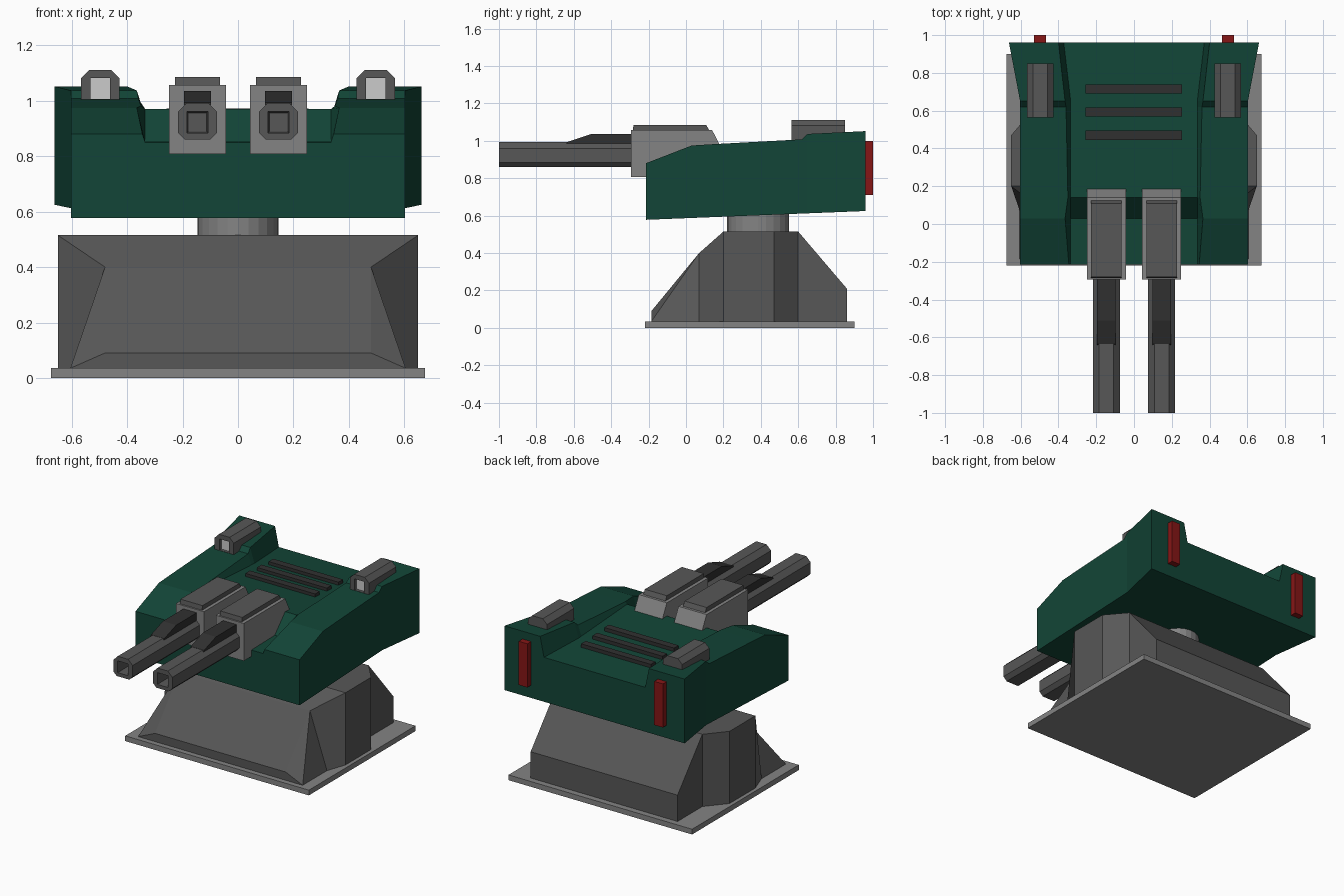
import bpy, bmesh, math

if "Cube" in bpy.data.objects:
    bpy.data.objects.remove(bpy.data.objects["Cube"])


def material(name, rgb):
    m = bpy.data.materials.new(name)
    m.diffuse_color = (*rgb, 1)
    m.use_nodes = True
    m.node_tree.nodes["Principled BSDF"].inputs["Base Color"].default_value = m.diffuse_color
    return m


GREEN = material("green_paint", (0.006, 0.06, 0.038))
RED = material("red_lens", (0.24, 0.008, 0.008))
PALE = material("pale_lens", (0.6, 0.6, 0.6))
LIGHT = material("light_metal", (0.23, 0.23, 0.23))
MID = material("mid_metal", (0.095, 0.095, 0.095))
DARK = material("dark_metal", (0.03, 0.03, 0.03))


def make(name, verts, faces, mat):
    bm = bmesh.new()
    vs = [bm.verts.new(v) for v in verts]
    for f in faces:
        bm.faces.new([vs[i] for i in f])
    bmesh.ops.remove_doubles(bm, verts=bm.verts, dist=1e-5)
    bmesh.ops.recalc_face_normals(bm, faces=bm.faces)
    me = bpy.data.meshes.new(name)
    bm.to_mesh(me)
    bm.free()
    me.materials.append(mat)
    ob = bpy.data.objects.new(name, me)
    bpy.context.collection.objects.link(ob)
    return ob


def loft(name, rings, mat):
    """Skin a list of equal-length rings and cap both ends."""
    n = len(rings[0])
    verts = [p for r in rings for p in r]
    faces = [list(range(n)), [len(verts) - n + i for i in range(n)]]
    for k in range(len(rings) - 1):
        for i in range(n):
            j = (i + 1) % n
            faces.append([k * n + i, k * n + j, (k + 1) * n + j, (k + 1) * n + i])
    return make(name, verts, faces, mat)


def side_prism(name, profile, x0, x1, mat):
    """Extrude a (y, z) profile across x."""
    return loft(name, [[(x, y, z) for y, z in profile] for x in (x0, x1)], mat)


def box(name, x0, x1, y0, y1, z0, z1, mat):
    return side_prism(name, [(y0, z0), (y1, z0), (y1, z1), (y0, z1)], x0, x1, mat)


def ring(cx, y, w, z0, z1, top, bottom):
    """Rectangle in the xz plane with chamfered top and bottom corners."""
    a, t, b = w / 2, top, bottom
    pts = [(-a + b, z0), (a - b, z0), (a, z0 + b), (a, z1 - t),
           (a - t, z1), (-a + t, z1), (-a, z1 - t), (-a, z0 + b)]
    return [(cx + x, y, z) for x, z in pts]


# Base plate
box("base_plate", -0.675, 0.675, -0.22, 0.90, 0, 0.035, LIGHT)

# Pedestal: right-hand points, mirrored to the left
half = [(0.605, -0.185, 0.035), (0.605, 0.07, 0.035), (0.65, 0.2, 0.035),
        (0.65, 0.47, 0.035), (0.54, 0.6, 0.035), (0.54, 0.86, 0.035),
        (0.48, -0.185, 0.09), (0.48, 0.07, 0.40), (0.65, 0.2, 0.515),
        (0.65, 0.47, 0.515), (0.54, 0.6, 0.515), (0.54, 0.86, 0.21)]
n = len(half)
side = [(0, 1, 7), (0, 7, 6), (1, 2, 8, 7), (2, 3, 9, 8), (3, 4, 10, 9), (4, 5, 11, 10)]
faces = side + [tuple(i + n for i in f) for f in side]
for a, b in [(0, 6), (6, 7), (7, 8), (8, 9), (9, 10), (10, 11), (11, 5),
             (5, 4), (4, 3), (3, 2), (2, 1), (1, 0)]:
    faces.append((a, b, b + n, a + n))
make("pedestal", half + [(-x, y, z) for x, y, z in half], faces, MID)

# Swivel neck, slightly oval
circle = [(0.147 * math.cos(i * math.tau / 24), 0.386 + 0.166 * math.sin(i * math.tau / 24))
          for i in range(24)]
loft("swivel_neck", [[(x, y, z) for x, y in circle] for z in (0.51, 0.64)], LIGHT)

# Hull: U-shaped cross-sections along y
# (y, outer x, pod top z, inner top x, channel x, channel floor z)
stations = [(-0.215, 0.603, 0.88, 0.345, 0.335, 0.85),
            (0.03, 0.603, 0.975, 0.365, 0.335, 0.855),
            (0.14, 0.603, 0.982, 0.350, 0.335, 0.97),
            (0.62, 0.603, 1.008, 0.360, 0.335, 0.941),
            (0.65, 0.603, 1.037, 0.365, 0.335, 0.939),
            (0.96, 0.662, 1.052, 0.400, 0.372, 0.92)]
rings = []
for y, xo, zt, xi, xc, zf in stations:
    zb = 0.578 + (y + 0.215) * 0.04
    r = [(xo, zb), (xo, zt), (xi, zt), (xc, zf)]
    r += [(-x, z) for x, z in reversed(r)]
    rings.append([(x, y, z) for x, z in r])
loft("hull", rings, GREEN)

# Cooling slats on the rear deck
for i, y in enumerate((0.47, 0.592, 0.714)):
    z = 0.97 - (y - 0.14) * 0.061
    box(f"deck_slat_{i + 1}", -0.258, 0.255, y - 0.024, y + 0.024, z - 0.02, z + 0.022, DARK)

for s, tag in ((-1, "left"), (1, "right")):
    # Gun housing with its cover plate
    cx = 0.146 * s
    side_prism(f"gun_housing_{tag}",
               [(-0.295, 0.808), (0.19, 0.808), (0.19, 0.96), (0.14, 1.057), (-0.295, 1.057)],
               cx - 0.103, cx + 0.103, LIGHT)
    side_prism(f"gun_cover_{tag}",
               [(-0.286, 1.05), (0.127, 1.05), (0.108, 1.086), (-0.28, 1.086)],
               cx - 0.081, cx + 0.081, MID)
    # Hollow eight-sided barrel and its sight ridge
    loft(f"gun_barrel_{tag}",
         [ring(cx, -0.28, 0.142, 0.86, 0.993, 0.033, 0.025),
          ring(cx, -1.0, 0.142, 0.86, 0.993, 0.033, 0.025),
          ring(cx, -1.0, 0.076, 0.884, 0.962, 0, 0),
          ring(cx, -0.9, 0.064, 0.890, 0.956, 0, 0)], MID)
    side_prism(f"barrel_ridge_{tag}",
               [(-0.64, 0.985), (-0.28, 0.985), (-0.28, 1.036), (-0.51, 1.036), (-0.635, 0.994)],
               cx - 0.049, cx + 0.049, DARK)
    # Headlamp on the side pod
    lx = 0.497 * s
    loft(f"headlamp_{tag}",
         [ring(lx, 0.85, 0.14, 0.99, 1.112, 0.031, 0),
          ring(lx, 0.565, 0.14, 0.99, 1.112, 0.031, 0),
          ring(lx, 0.565, 0.07, 1.007, 1.082, 0, 0),
          ring(lx, 0.60, 0.07, 1.007, 1.082, 0, 0)], MID)
    box(f"headlamp_lens_{tag}", lx - 0.035, lx + 0.035, 0.585, 0.60, 1.007, 1.082, PALE)
    # Tail light on the rear face
    tx = 0.498 * s
    box(f"tail_light_{tag}", tx - 0.032, tx + 0.032, 0.95, 1.0, 0.71, 1.0, RED)
